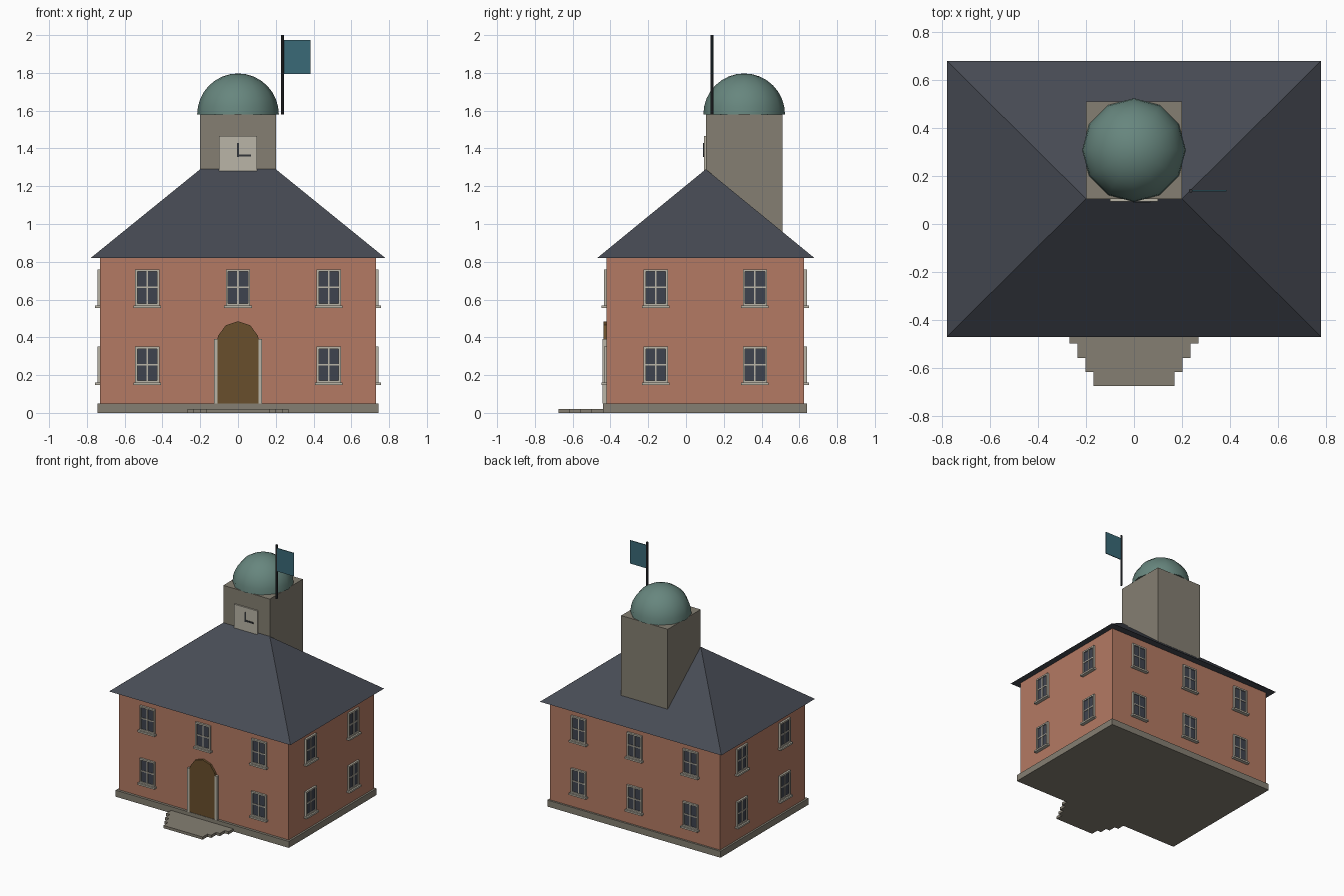
import bpy, bmesh, math
from mathutils import Matrix, Vector

if "Cube" in bpy.data.objects:
    bpy.data.objects.remove(bpy.data.objects["Cube"], do_unlink=True)


def material(name, r, g, b):
    """Flat material from 8-bit sRGB values."""
    lin = [((c / 255 + 0.055) / 1.055) ** 2.4 for c in (r, g, b)] + [1]
    m = bpy.data.materials.new(name)
    m.use_nodes = True
    m.diffuse_color = lin
    bsdf = next(n for n in m.node_tree.nodes if n.type == "BSDF_PRINCIPLED")
    bsdf.inputs["Base Color"].default_value = lin
    return m


brick = material("brick", 180, 122, 99)
stone = material("stone", 133, 127, 114)
trim = material("pale trim", 186, 181, 167)
slate = material("slate", 71, 75, 84)
copper = material("green copper", 103, 134, 126)
glass = material("dark glass", 63, 67, 78)
wood = material("door wood", 105, 79, 44)
cloth = material("teal cloth", 58, 106, 119)
metal = material("dark metal", 50, 53, 57)


def add_box(bm, x, y, z, mat=0):
    """Box between (min, max) pairs on each axis."""
    size = [b - a for a, b in (x, y, z)]
    mid = Vector([(a + b) / 2 for a, b in (x, y, z)])
    geo = bmesh.ops.create_cube(bm, size=1, matrix=Matrix.Translation(mid) @ Matrix.Diagonal((*size, 1)))
    for f in {f for v in geo["verts"] for f in v.link_faces}:
        f.material_index = mat


def place(name, mesh, loc=(0, 0, 0), turn=0):
    ob = bpy.data.objects.new(name, mesh)
    ob.location = loc
    ob.rotation_euler.z = turn
    bpy.context.collection.objects.link(ob)
    return ob


def to_mesh(name, bm, *mats):
    bmesh.ops.recalc_face_normals(bm, faces=bm.faces[:])
    mesh = bpy.data.meshes.new(name)
    bm.to_mesh(mesh)
    bm.free()
    for m in mats:
        mesh.materials.append(m)
    return mesh


def box(name, mat, x, y, z):
    bm = bmesh.new()
    add_box(bm, x, y, z)
    return place(name, to_mesh(name, bm, mat))


# Main block
front, back, side = -0.42, 0.625, 0.73
box("plinth", stone, (-0.745, 0.745), (-0.44, 0.64), (0, 0.05))
box("walls", brick, (-side, side), (front, back), (0.05, 0.82))

# Hipped roof with a short ridge
bm = bmesh.new()
eave = [bm.verts.new((x, y, 0.82)) for x, y in ((-0.78, -0.47), (0.78, -0.47), (0.78, 0.68), (-0.78, 0.68))]
left, right = [bm.verts.new((x, 0.105, 1.29)) for x in (0.2, -0.2)]
a, b, c, d = eave
for face in ((a, b, left, right), (b, c, left), (c, d, right, left), (d, a, right), (d, c, b, a)):
    bm.faces.new(face)
place("roof", to_mesh("roof", bm, slate))

# Tower and its dome
box("tower", stone, (-0.2, 0.2), (0.105, 0.51), (0.85, 1.58))
bm = bmesh.new()
bmesh.ops.create_uvsphere(bm, u_segments=12, v_segments=16, radius=0.216)
cut = bmesh.ops.bisect_plane(bm, geom=bm.verts[:] + bm.edges[:] + bm.faces[:], dist=1e-4,
                             plane_co=(0, 0, 0), plane_no=(0, 0, -1), clear_outer=True)
bmesh.ops.contextual_create(bm, geom=[e for e in bm.edges if e.is_boundary])
dome = place("dome", to_mesh("dome", bm, copper), (0, 0.308, 1.581))
bpy.context.view_layer.objects.active = dome
dome.select_set(True)
bpy.ops.object.shade_smooth_by_angle(angle=math.radians(40))
dome.select_set(False)

# Clock
box("clock_face", trim, (-0.1, 0.1), (0.094, 0.106), (1.265, 1.465))
box("clock_minute_hand", metal, (-0.005, 0.005), (0.089, 0.095), (1.355, 1.428))
box("clock_hour_hand", metal, (-0.005, 0.068), (0.089, 0.095), (1.357, 1.368))

# Flag on its pole
bm = bmesh.new()
bmesh.ops.create_cone(bm, cap_ends=True, segments=8, radius1=0.008, radius2=0.008, depth=0.42)
place("flag_pole", to_mesh("flag_pole", bm, metal), (0.236, 0.138, 1.79))
box("flag", cloth, (0.242, 0.385), (0.135, 0.141), (1.795, 1.975))

# Window: glass, frame, glazing bars and sill, facing -y with the wall at y = 0
bm = bmesh.new()
w, h, bar = 0.064, 0.096, 0.012
depth = (-0.015, 0.002)
add_box(bm, (-w + bar, w - bar), (-0.007, 0.002), (-h + bar, h - bar), 1)
for s in (-1, 1):
    add_box(bm, sorted((s * w, s * (w - bar))), depth, (-h, h))
    add_box(bm, (bar - w, w - bar), depth, sorted((s * h, s * (h - bar))))
add_box(bm, (-0.004, 0.004), (-0.012, 0), (bar - h, h - bar))
add_box(bm, (bar - w, w - bar), (-0.012, 0), (-0.004, 0.004))
add_box(bm, (-0.073, 0.073), (-0.027, 0.002), (-0.108, -0.095))
window = to_mesh("window", bm, trim, glass)

for level, z in (("lower", 0.255), ("upper", 0.664)):
    for x in (-0.48, 0, 0.48):
        if x or level == "upper":
            place(f"front_{level}_window", window, (x, front, z))
        place(f"back_{level}_window", window, (x, back, z), math.pi)
    for y in (-0.16, 0.365):
        place(f"right_{level}_window", window, (-side, y, z), -math.pi / 2)
        place(f"left_{level}_window", window, (side, y, z), math.pi / 2)

# Arched door with jambs
r, spring = 0.11, 0.375
outline = [(r, 0.05)]
for i in range(5):
    t = math.radians(18 + 36 * i)
    outline.append((r * math.cos(t), spring + r * math.sin(t)))
outline.insert(1, (r, 0.39))
outline += [(-r, 0.39), (-r, 0.05)]
bm = bmesh.new()
door = bm.faces.new([bm.verts.new((x, -0.437, z)) for x, z in outline])
ext = bmesh.ops.extrude_face_region(bm, geom=[door], use_keep_orig=True)
bmesh.ops.translate(bm, vec=(0, 0.02, 0), verts=[v for v in ext["geom"] if isinstance(v, bmesh.types.BMVert)])
place("door", to_mesh("door", bm, wood))
for s, name in ((1, "left_door_jamb"), (-1, "right_door_jamb")):
    box(name, trim, sorted((s * 0.109, s * 0.127)), (-0.442, front), (0.05, 0.39))

# Stepped paving before the door
for i in range(4):
    half = 0.268 - 0.033 * i
    start = -0.43 if i == 0 else -0.44 - 0.059 * i
    box(f"door_step_{i + 1}", stone, (-half, half), (-0.44 - 0.059 * (i + 1), start), (0, 0.021))
